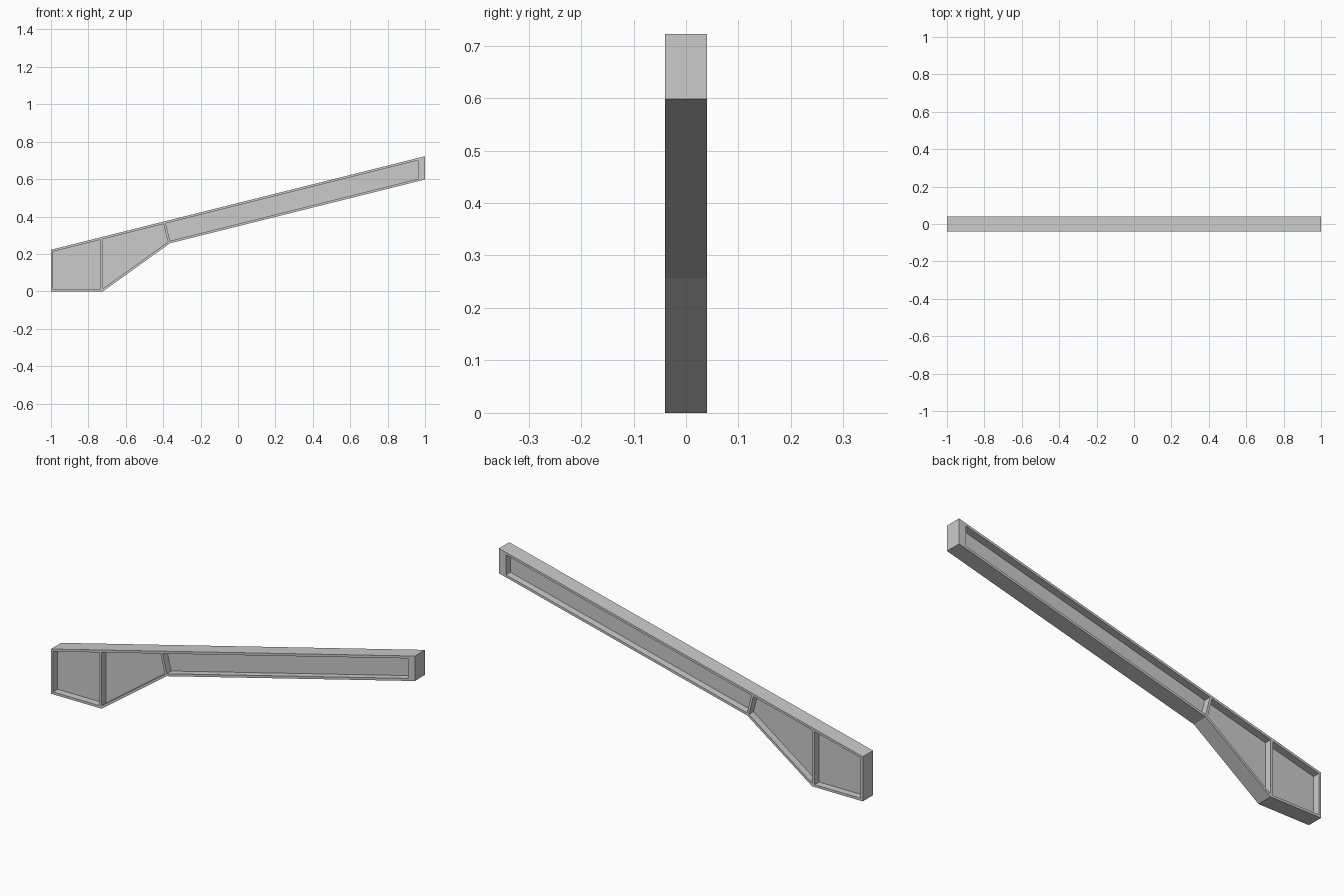
import bpy, bmesh
from mathutils import Vector as V

if "Cube" in bpy.data.objects:
    bpy.data.objects.remove(bpy.data.objects["Cube"])

HALF_W = 0.04     # half width of the flanges
WEB = 0.005       # half thickness of the web
T = 0.012         # plate thickness


def cross_point(p, d, q, e):
    """Point where line p+d meets line q+e."""
    return p + d * ((q - p).cross(e) / d.cross(e))


def new_object(name, bm):
    bmesh.ops.recalc_face_normals(bm, faces=bm.faces)
    mesh = bpy.data.meshes.new(name)
    bm.to_mesh(mesh)
    bm.free()
    obj = bpy.data.objects.new(name, mesh)
    bpy.context.collection.objects.link(obj)
    return obj


def prism(name, pts, y0, y1):
    """Extrude an x-z profile from y0 to y1."""
    bm = bmesh.new()
    a, b = [[bm.verts.new((p.x, y, p.y)) for p in pts] for y in (y0, y1)]
    bm.faces.new(a)
    bm.faces.new(b)
    for i in range(len(pts)):
        j = (i + 1) % len(pts)
        bm.faces.new((a[i], a[j], b[j], b[i]))
    return new_object(name, bm)


# Side outline, counter-clockwise, and the thickness of the plate on each edge
outline = [V(p) for p in ((-1, 0), (-0.722, 0), (-0.364, 0.257),
                          (1, 0.598), (1, 0.722), (-1, 0.222))]
thick = [T, T, T, 0.038, T, T]
n = len(outline)

# Inset edge lines and mitred inner outline
lines = []
for i, p in enumerate(outline):
    d = (outline[(i + 1) % n] - p).normalized()
    lines.append((p + V((-d.y, d.x)) * thick[i], d))
inner = [cross_point(*lines[i - 1], *lines[i]) for i in range(n)]

# Flanges and end plates as one closed frame
bm = bmesh.new()
rings = [[bm.verts.new((p.x, y, p.y)) for p in loop]
         for loop, y in ((outline, -HALF_W), (outline, HALF_W),
                         (inner, HALF_W), (inner, -HALF_W))]
for k in range(4):
    a, b = rings[k], rings[(k + 1) % 4]
    for i in range(n):
        j = (i + 1) % n
        bm.faces.new((a[i], a[j], b[j], b[i]))
new_object("flange_frame", bm)

# Thin web filling the frame
prism("web", inner, -WEB, WEB)


def stiffener(name, corner, left, right, direction, edge_left, edge_right):
    """Plate across the bay on both sides of the web, standing on a bottom corner."""
    side = V((direction.y, -direction.x))
    l, r = corner - side * left, corner + side * right
    pts = [cross_point(l, direction, *lines[edge_left]), corner,
           cross_point(r, direction, *lines[edge_right]),
           cross_point(r, direction, *lines[4]),
           cross_point(l, direction, *lines[4])]
    prism(name + "_front", pts, -HALF_W, -WEB)
    prism(name + "_back", pts, WEB, HALF_W)


# Upright stiffener at the foot, square-set stiffener at the knee
stiffener("foot_stiffener", inner[1], 0.009, 0.004, V((0, 1)), 0, 1)
rafter = lines[2][1]
stiffener("knee_stiffener", inner[2], 0.006, 0.006, V((-rafter.y, rafter.x)), 1, 2)
